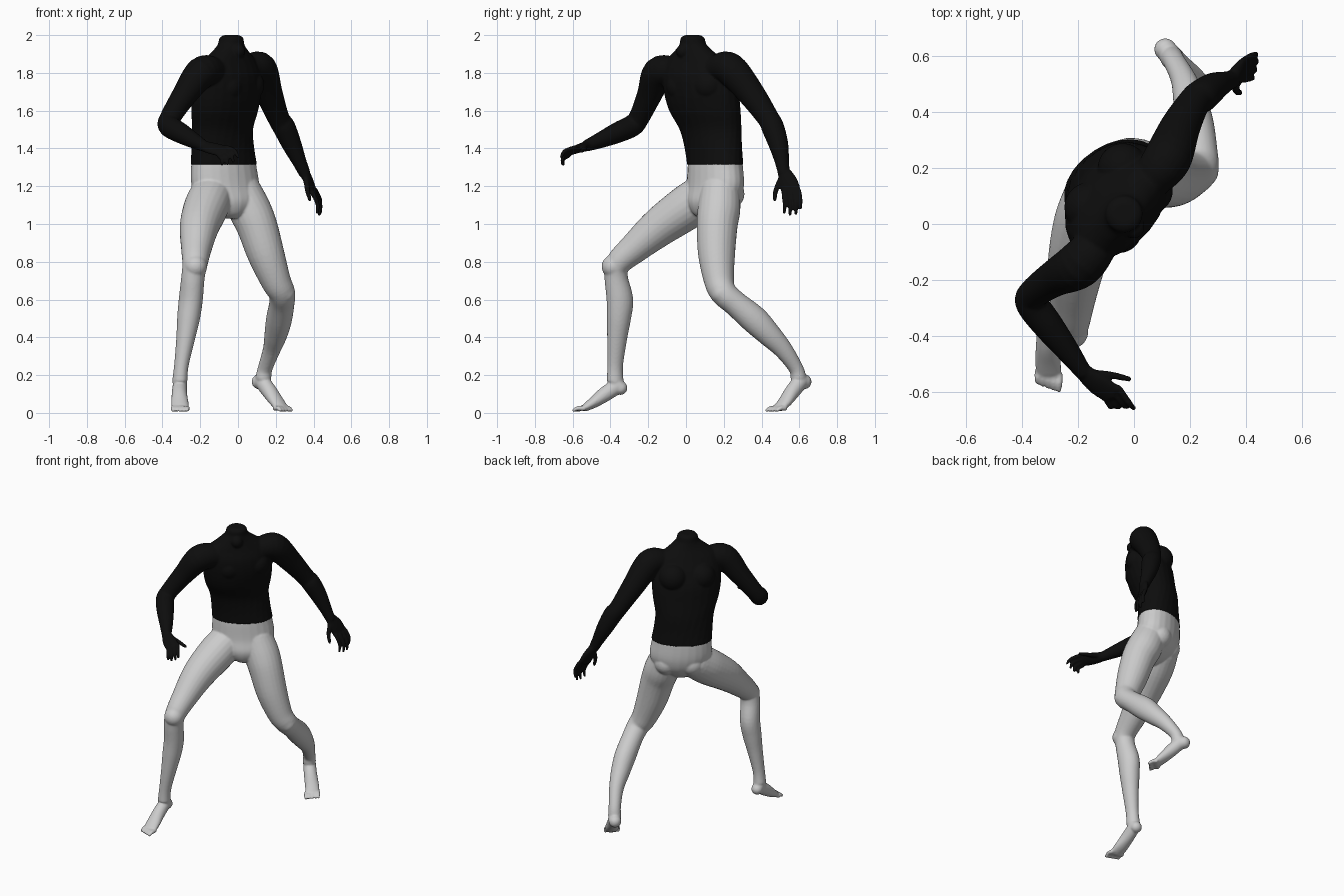
import bpy, bmesh, math
from mathutils import Vector, Matrix

SEG = 24


def smooth_path(pts, steps=5):
    """Catmull-Rom interpolation of equal-length tuples."""
    out = []
    n = len(pts)
    for i in range(n - 1):
        a, b, c, d = (pts[max(i - 1, 0)], pts[i], pts[i + 1], pts[min(i + 2, n - 1)])
        for s in range(steps):
            t = s / steps
            out.append([0.5 * (2 * q + (r - p) * t + (2 * p - 5 * q + 4 * r - w) * t * t
                               + (3 * q - p - 3 * r + w) * t ** 3)
                        for p, q, r, w in zip(a, b, c, d)])
    out.append(list(pts[-1]))
    return out


def skin(bm, frames):
    """Bridge elliptical rings given as (centre, axis_a, axis_b) and cap the ends."""
    rings = []
    for c, a, b in frames:
        rings.append([bm.verts.new(c + a * math.cos(k * math.tau / SEG) + b * math.sin(k * math.tau / SEG))
                      for k in range(SEG)])
    for r0, r1 in zip(rings, rings[1:]):
        for k in range(SEG):
            j = (k + 1) % SEG
            bm.faces.new((r0[k], r0[j], r1[j], r1[k]))
    bm.faces.new(rings[0][::-1])
    bm.faces.new(rings[-1])


def ball(bm, c, r):
    bmesh.ops.create_icosphere(bm, subdivisions=3, radius=r, matrix=Matrix.Translation(c))


def trunk(bm, rows):
    """Horizontal rings: x, y, z, half width, half depth, turn in degrees."""
    frames = []
    for x, y, z, a, b, ang in smooth_path(rows):
        t = math.radians(ang)
        frames.append((Vector((x, y, z)), Vector((math.cos(t), math.sin(t), 0)) * a,
                       Vector((-math.sin(t), math.cos(t), 0)) * b))
    skin(bm, frames)


def limb(bm, rows, side=(1, 0.3, 0)):
    """Tube along a path: x, y, z, radius along side, optional other radius."""
    pts = smooth_path([r if len(r) == 5 else (*r, r[3]) for r in rows])
    pos = [Vector(p[:3]) for p in pts]
    frames = []
    for i, p in enumerate(pts):
        tan = (pos[min(i + 1, len(pos) - 1)] - pos[max(i - 1, 0)]).normalized()
        a = Vector(side)
        a = (a - tan * a.dot(tan)).normalized()
        frames.append((pos[i], a * p[3], tan.cross(a) * p[4]))
    skin(bm, frames)
    for p in (pts[0], pts[-1]):
        ball(bm, p[:3], min(p[3], p[4]))


def digits(bm, roots, tips, r, lift):
    """Fingers or toes, bent slightly at the middle."""
    for a, b in zip(roots, tips):
        a, b = Vector(a), Vector(b)
        m = a.lerp(b, 0.55) + Vector(lift)
        limb(bm, [(*a, r * 1.1), (*m, r), (*b, r * 0.75)], side=(0.37, 0.61, 0.7))


def finish(bm, name, colour=None):
    bmesh.ops.recalc_face_normals(bm, faces=bm.faces)
    me = bpy.data.meshes.new(name)
    bm.to_mesh(me)
    bm.free()
    ob = bpy.data.objects.new(name, me)
    bpy.context.collection.objects.link(ob)
    rm = ob.modifiers.new("merge", 'REMESH')
    rm.mode = 'VOXEL'
    rm.voxel_size = 0.006
    rm.use_smooth_shade = True
    sm = ob.modifiers.new("soften", 'SMOOTH')
    sm.factor = 0.5
    sm.iterations = 6
    if colour:
        mat = bpy.data.materials.new(name + "_colour")
        mat.diffuse_color = colour
        me.materials.append(mat)
    return ob


# ---- upper body: torso, neck, arms, hands ----
up = bmesh.new()
trunk(up, [(-.075, .155, 1.313, .193, .128, 32), (-.08, .145, 1.40, .187, .127, 38),
           (-.082, .13, 1.50, .19, .132, 46), (-.07, .10, 1.60, .215, .145, 50),
           (-.06, .08, 1.70, .225, .15, 50), (-.05, .06, 1.79, .215, .132, 50),
           (-.045, .05, 1.86, .19, .10, 50), (-.04, .042, 1.91, .125, .078, 50),
           (-.037, .037, 1.95, .075, .068, 50), (-.035, .035, 1.985, .063, .063, 50),
           (-.035, .035, 2.0, .04, .04, 50)])
ball(up, (-.002, -.012, 1.915), .04)                       # throat
for c in ((-.055, -.02, 1.73), (.055, .12, 1.735)):        # chest
    ball(up, c, .085)
for c in ((-.16, .06, 1.74), (-.04, .20, 1.75)):           # shoulder blades
    ball(up, c, .09)

# right arm
limb(up, [(-.13, -.07, 1.81, .075), (-.195, -.145, 1.80, .085), (-.285, -.195, 1.68, .066),
          (-.36, -.25, 1.56, .055), (-.365, -.285, 1.52, .058), (-.31, -.36, 1.485, .055),
          (-.24, -.45, 1.445, .043), (-.185, -.525, 1.415, .031)])
limb(up, [(-.19, -.52, 1.415, .03, .026), (-.135, -.57, 1.40, .043, .02), (-.075, -.61, 1.385, .045, .016)],
     side=(.45, .6, -.55 * -.9))
digits(up, [(-.055, -.588, 1.405), (-.07, -.603, 1.39), (-.085, -.615, 1.372), (-.1, -.625, 1.36)],
       [(.0, -.66, 1.355), (-.025, -.655, 1.332), (-.055, -.655, 1.318), (-.085, -.65, 1.315)],
       .0115, (.008, -.014, .008))
digits(up, [(-.15, -.535, 1.41)], [(-.017, -.555, 1.385)], .0135, (-.005, .005, 0))

# left arm
limb(up, [(.07, .17, 1.825, .075), (.12, .235, 1.82, .086), (.165, .345, 1.69, .072),
          (.215, .435, 1.56, .058), (.245, .46, 1.51, .06), (.285, .49, 1.42, .052),
          (.325, .508, 1.33, .038), (.35, .517, 1.275, .032)])
limb(up, [(.348, .516, 1.28, .033, .027), (.375, .54, 1.225, .05, .022), (.395, .557, 1.175, .052, .017)],
     side=(.25, .95, .1))
digits(up, [(.395, .517, 1.165), (.405, .545, 1.165), (.41, .572, 1.17), (.41, .597, 1.18)],
       [(.42, .52, 1.06), (.43, .55, 1.05), (.435, .582, 1.055), (.432, .607, 1.085)],
       .0115, (.012, .004, 0))
digits(up, [(.36, .5, 1.235)], [(.38, .47, 1.13)], .0135, (-.003, -.008, 0))
finish(up, "upper_body", (.004, .004, .004, 1))

# ---- lower body: pelvis, legs, feet ----
lo = bmesh.new()
trunk(lo, [(-.075, .155, 1.345, .184, .12, 32), (-.075, .155, 1.30, .19, .126, 32),
           (-.066, .155, 1.20, .196, .13, 32), (-.05, .14, 1.12, .16, .125, 32),
           (-.04, .12, 1.06, .09, .085, 32), (-.035, .11, 1.03, .04, .04, 32)])
for c in ((-.012, .23, 1.16), (-.15, .15, 1.16)):          # buttocks
    ball(lo, c, .08)

# right leg
limb(lo, [(-.14, .09, 1.15, .115), (-.17, .0, 1.085, .118), (-.205, -.14, .985, .104),
          (-.22, -.27, .875, .082), (-.228, -.36, .79, .067), (-.238, -.37, .72, .062),
          (-.25, -.35, .60, .063, .071), (-.262, -.355, .50, .06, .064), (-.278, -.365, .39, .049, .053),
          (-.30, -.375, .25, .038, .042), (-.308, -.375, .17, .04, .045)])
ball(lo, (-.225, -.385, .775), .062)                       # kneecap
ball(lo, (-.308, -.347, .132), .037)                       # heel
limb(lo, [(-.308, -.36, .145, .038, .042), (-.31, -.43, .098, .041, .04), (-.308, -.49, .055, .046, .03),
          (-.305, -.535, .027, .046, .02)], side=(1, 0, 0))
digits(lo, [(-.343 + .019 * i, -.53 - .003 * i, .024) for i in range(5)],
       [(-.345 + .019 * i, -.567 - .007 * i, .014) for i in range(5)], .0125, (0, 0, .006))

# left leg
limb(lo, [(.02, .18, 1.17, .105), (.06, .175, 1.08, .113), (.10, .165, .99, .108),
          (.148, .162, .84, .098), (.2, .175, .70, .08), (.232, .20, .635, .071),
          (.232, .26, .58, .067), (.217, .36, .495, .068, .074), (.20, .44, .415, .06, .064),
          (.178, .515, .335, .046, .05), (.145, .58, .24, .039), (.135, .595, .19, .042)])
ball(lo, (.243, .19, .635), .06)                           # kneecap
ball(lo, (.112, .625, .165), .04)                          # heel
limb(lo, [(.125, .61, .17, .04, .042), (.165, .565, .115, .042, .04), (.205, .525, .06, .045, .03),
          (.23, .495, .028, .045, .021)], side=(.76, .65, 0))
digits(lo, [(.226 + .0145 * i, .498 + .0125 * i, .024) for i in (-2, -1, 0, 1, 2)],
       [(.253 + .0145 * i, .462 + .0125 * i - .003 * abs(i - 1), .014) for i in (-2, -1, 0, 1, 2)],
       .0125, (0, 0, .006))
finish(lo, "lower_body")
